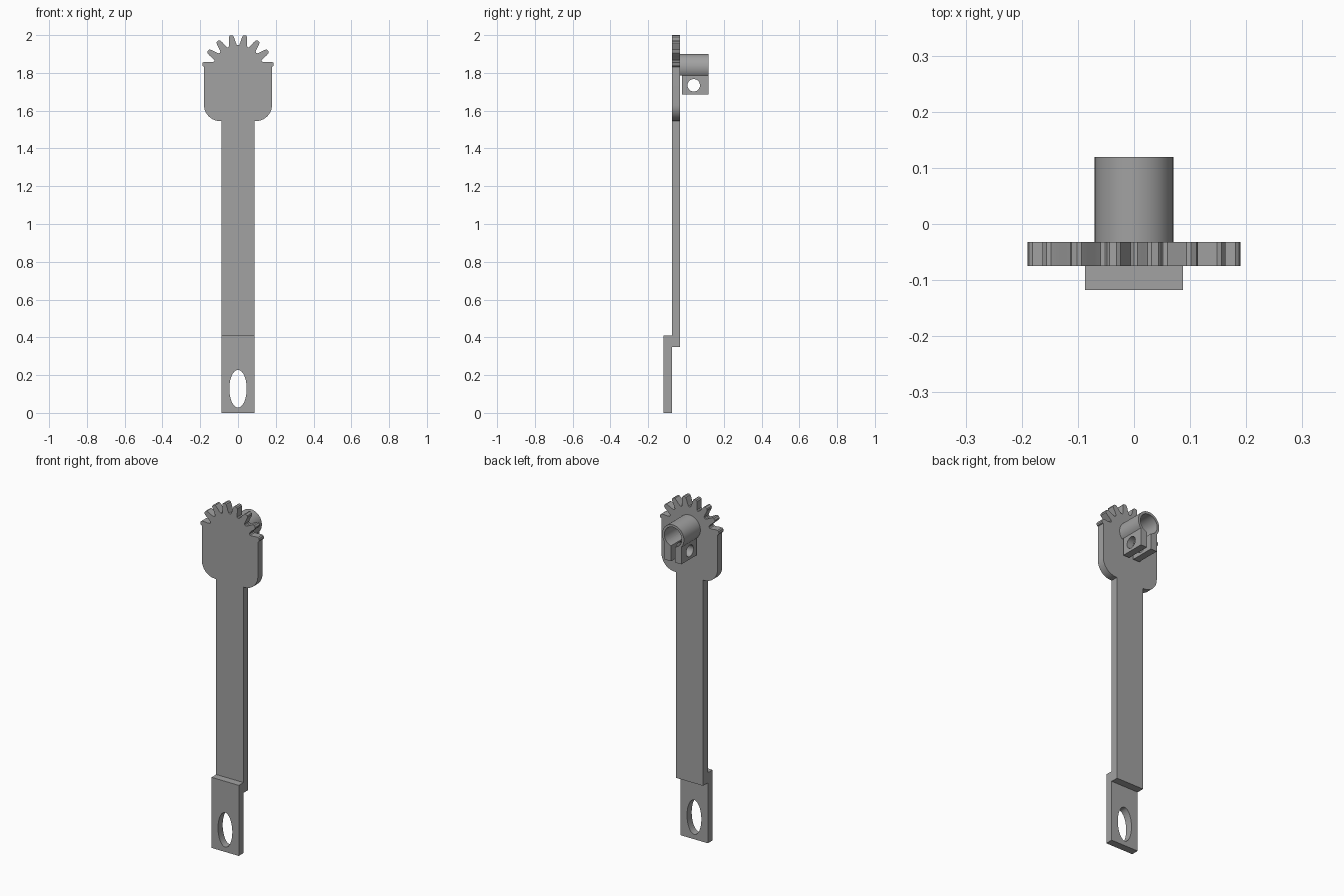
import bpy
import bmesh
from math import sin, cos, asin, acos, radians, pi
from mathutils import Vector

cube = bpy.data.objects.get("Cube")
if cube:
    bpy.data.objects.remove(cube, do_unlink=True)

grey = bpy.data.materials.new("plain grey")
grey.use_nodes = True
COLOUR = (0.36, 0.36, 0.36, 1)
grey.diffuse_color = COLOUR
grey.node_tree.nodes["Principled BSDF"].inputs["Base Color"].default_value = COLOUR


def extrude(name, outline, start, depth):
    """Sweep a closed 3D outline, given as points, along the depth vector."""
    bm = bmesh.new()
    face = bm.faces.new([bm.verts.new(Vector(p) + Vector(start)) for p in outline])
    swept = bmesh.ops.extrude_face_region(bm, geom=[face])["geom"]
    moved = [g for g in swept if isinstance(g, bmesh.types.BMVert)]
    bmesh.ops.translate(bm, verts=moved, vec=depth)
    bmesh.ops.recalc_face_normals(bm, faces=bm.faces)
    mesh = bpy.data.meshes.new(name)
    bm.to_mesh(mesh)
    bm.free()
    mesh.materials.append(grey)
    obj = bpy.data.objects.new(name, mesh)
    bpy.context.collection.objects.link(obj)
    return obj


def slab(name, outline, y0, y1):
    return extrude(name, [(x, 0, z) for x, z in outline], (0, y0, 0), (0, y1 - y0, 0))


def arc(cx, cz, r, a0, a1, n):
    """Arc points; the angle is measured from straight up towards +x."""
    angles = [a0 + (a1 - a0) * i / n for i in range(n + 1)]
    return [(cx + r * sin(a), cz + r * cos(a)) for a in angles]


def cut(obj, cutter):
    cutter.hide_render = True
    mod = obj.modifiers.new("hole", "BOOLEAN")
    mod.operation = "DIFFERENCE"
    mod.solver = "EXACT"
    mod.object = cutter
    bpy.context.view_layer.objects.active = obj
    bpy.ops.object.modifier_apply(modifier=mod.name)
    bpy.data.objects.remove(cutter, do_unlink=True)


def smooth(obj):
    bpy.ops.object.select_all(action="DESELECT")
    obj.select_set(True)
    bpy.context.view_layer.objects.active = obj
    bpy.ops.object.shade_smooth_by_angle(angle=radians(30))


BAR, HEAD = 0.0875, 0.18
PLATE_FRONT, PLATE_BACK, BACK = -0.075, -0.032, 0.119

# Lever plate: half outline with toothed top and rounded head, then mirrored
GEAR_Z, PITCH = 1.81, 22.5
flank = [(-8.5, 0.139), (-6.3, 0.155), (-5.2, 0.172), (-3.8, 0.187), (-1.8, 0.192)]
tooth = flank + [(-a, r) for a, r in reversed(flank)]
half = [(0, GEAR_Z + 0.136)]
for i in range(4):
    centre = PITCH * (i + 0.5)
    for a, r in tooth:
        if centre + a < 83:
            t = radians(centre + a)
            half.append((r * sin(t), GEAR_Z + r * cos(t)))
    if i < 3:
        t = radians(PITCH * (i + 1))
        half.append((0.136 * sin(t), GEAR_Z + 0.136 * cos(t)))
half.append((HEAD, GEAR_Z + 0.022))
half += arc(HEAD - 0.085, 1.63, 0.085, pi / 2, pi, 10)
half += [(BAR, 1.545), (BAR, 0.35)]
outline = half + [(-x, z) for x, z in reversed(half[1:])]
smooth(slab("toothed_lever", outline, PLATE_FRONT, PLATE_BACK))

# Offset end tab with an oval slot
tab = slab("end_tab", [(-BAR, 0), (BAR, 0), (BAR, 0.41), (-BAR, 0.41)], -0.118, PLATE_FRONT)
oval = [(0.046 * x, 0.128 + 0.1 * z) for x, z in arc(0, 0, 1, 0, 2 * pi, 40)[:-1]]
cut(tab, slab("oval_cutter", oval, -0.2, 0))
smooth(tab)

# Open clamp sleeve behind the head
TUBE_Z, OUTER, BORE, EAR_TOP = 1.83, 0.07, 0.056, 1.785
end = acos((EAR_TOP - TUBE_Z) / OUTER)
ring = arc(0, TUBE_Z, OUTER, -end, end, 40) + arc(0, TUBE_Z, BORE, end, -end, 40)
smooth(slab("clamp_sleeve", ring, PLATE_BACK, BACK))

# Pair of clamp ears with a cross hole
ear_x, gap = OUTER * sin(end), 0.013
bore_arc = arc(0, TUBE_Z, BORE, end, pi - asin(gap / BORE), 8)
ear = [(ear_x, EAR_TOP)] + bore_arc + [(gap, 1.685), (ear_x, 1.685)]
for side, name in ((1, "left_clamp_ear"), (-1, "right_clamp_ear")):
    obj = slab(name, [(side * x, z) for x, z in ear], -0.022, BACK)
    circle = [(0, y, z) for y, z in arc(0.041, 1.734, 0.033, 0, 2 * pi, 32)[:-1]]
    cut(obj, extrude("bolt_cutter", circle, (-0.2, 0, 0), (0.4, 0, 0)))
    smooth(obj)
